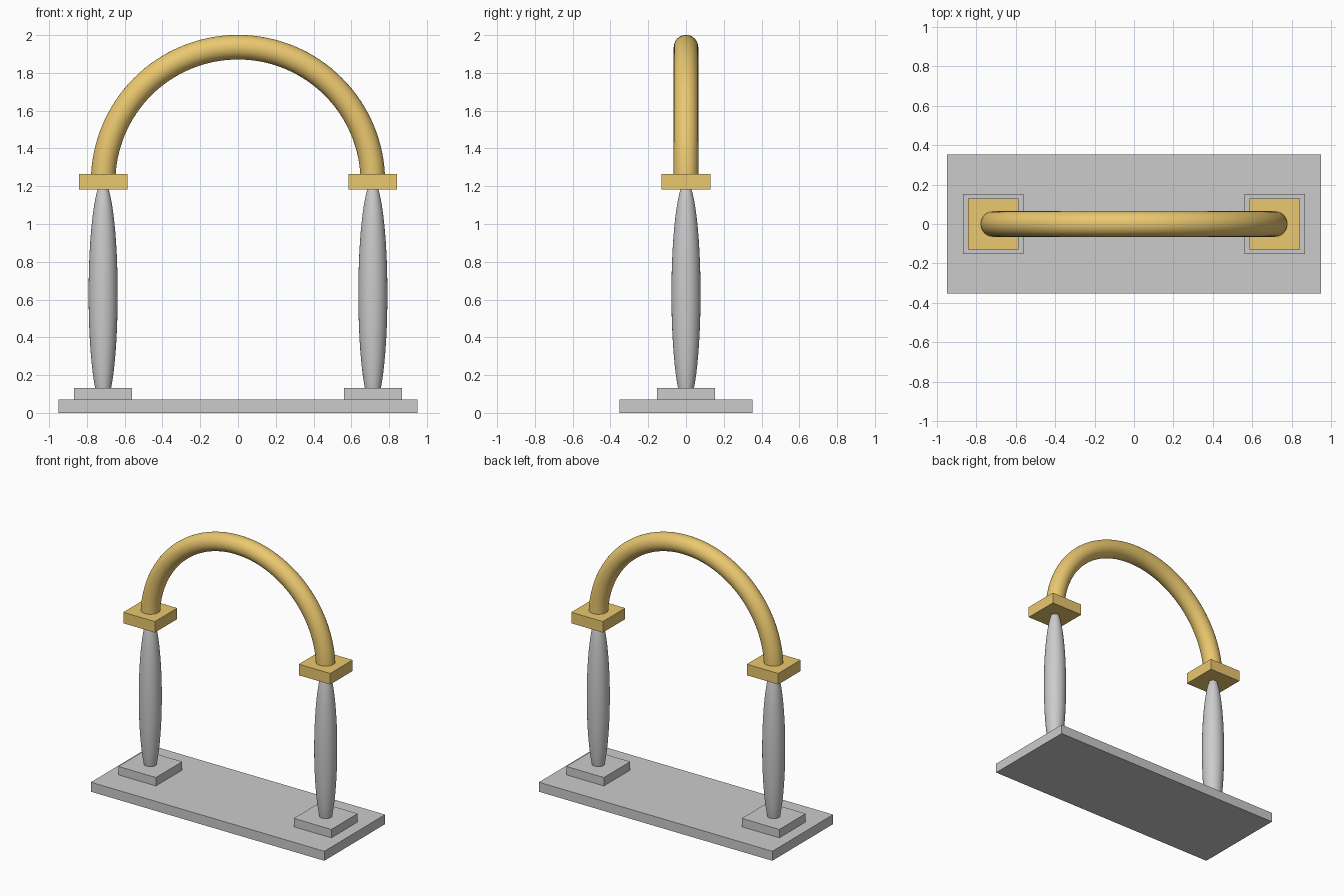
import bpy
import bmesh
from math import pi
from mathutils import Matrix, Vector

default_cube = bpy.data.objects.get("Cube")
if default_cube:
    bpy.data.objects.remove(default_cube, do_unlink=True)

SPAN = 0.714      # distance of each column from the middle
SPRING = 1.222    # height where the arch begins
TUBE = 0.065      # arch tube radius

gold = bpy.data.materials.new("gold")
gold.use_nodes = True
gold_colour = (0.83, 0.58, 0.16, 1)
gold.diffuse_color = gold_colour
gold.node_tree.nodes["Principled BSDF"].inputs["Base Color"].default_value = gold_colour


def add_object(name, bm, material=None, smooth=False):
    bmesh.ops.recalc_face_normals(bm, faces=bm.faces)
    for face in bm.faces:
        face.smooth = smooth
    mesh = bpy.data.meshes.new(name)
    bm.to_mesh(mesh)
    bm.free()
    if material:
        mesh.materials.append(material)
    obj = bpy.data.objects.new(name, mesh)
    bpy.context.collection.objects.link(obj)
    return obj


def slab(name, x, half_x, half_y, bottom, top, material=None):
    bm = bmesh.new()
    size = Matrix.Diagonal((2 * half_x, 2 * half_y, top - bottom, 1))
    place = Matrix.Translation((x, 0, (bottom + top) / 2))
    bmesh.ops.create_cube(bm, size=1, matrix=place @ size)
    return add_object(name, bm, material)


def column(name, x):
    # Slender ellipsoid whose tips are buried in the plinth and capital
    bm = bmesh.new()
    shape = Matrix.Translation((x, 0, 0.63)) @ Matrix.Diagonal((0.077, 0.077, 0.597, 1))
    bmesh.ops.create_uvsphere(bm, u_segments=48, v_segments=32, radius=1, matrix=shape)
    return add_object(name, bm, smooth=True)


# Base plate
slab("base_plate", 0, 0.95, 0.353, 0, 0.07)

# Plinth, column and capital on each side
for side, sign in (("left", 1), ("right", -1)):
    x = sign * SPAN
    slab(side + "_plinth", x, 0.153, 0.153, 0.07, 0.132)
    column(side + "_column", x)
    slab(side + "_capital", x, 0.128, 0.13, 1.183, 1.264, gold)

# Arch: a disc swept half a turn, its ends buried in the capitals
bm = bmesh.new()
disc = bmesh.ops.create_circle(bm, cap_ends=True, segments=32, radius=TUBE,
                               matrix=Matrix.Translation((SPAN, 0, SPRING)))
bmesh.ops.spin(bm, geom=bm.verts[:] + bm.edges[:] + bm.faces[:],
               cent=Vector((0, 0, SPRING)), axis=(0, -1, 0), angle=pi, steps=64)
arch = add_object("arch", bm, gold, smooth=True)
